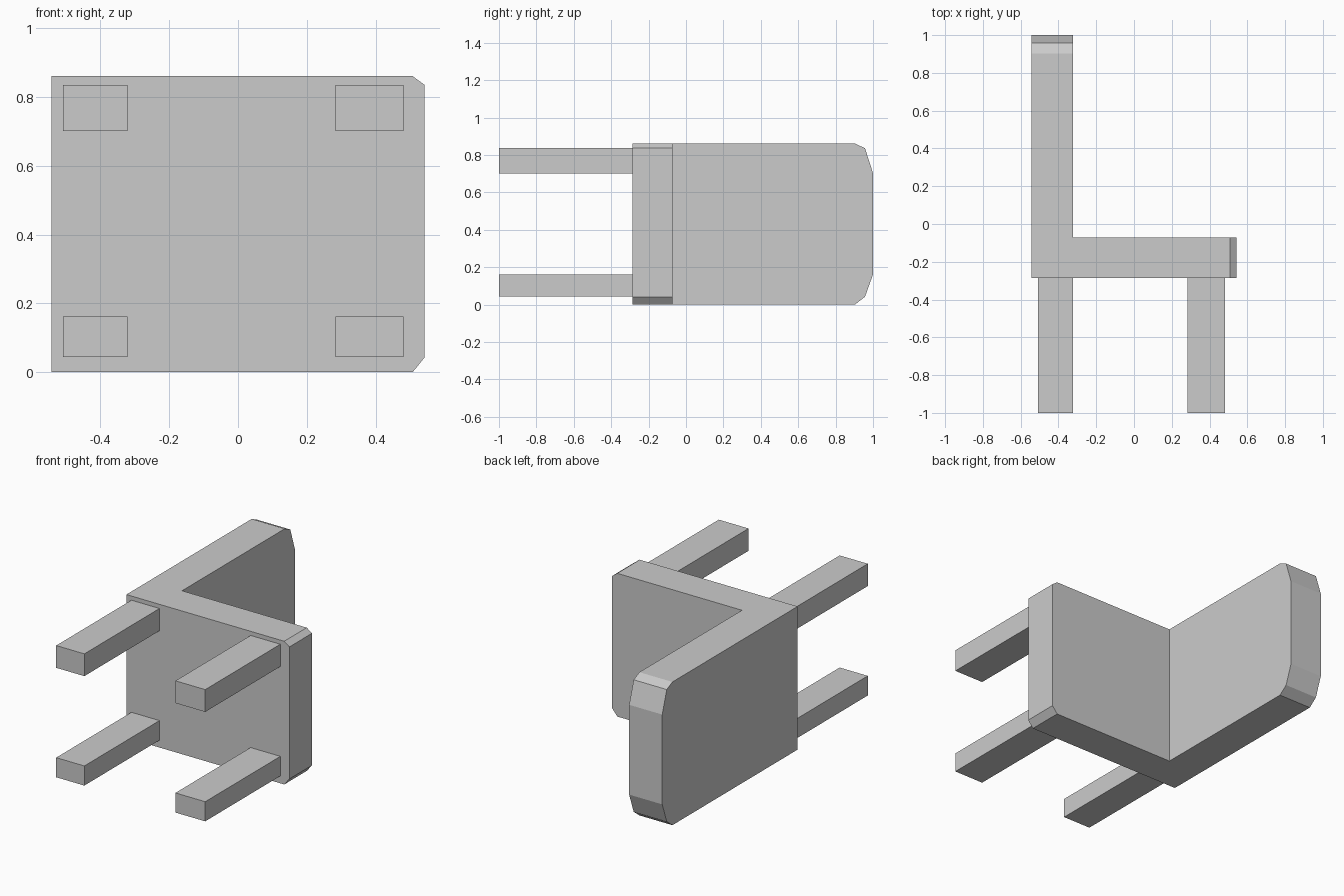
import bpy, bmesh
from mathutils import Vector

if "Cube" in bpy.data.objects:
    bpy.data.objects.remove(bpy.data.objects["Cube"])


def prism(name, profile, direction):
    """Extrude a flat 3D outline along a direction into a closed solid."""
    bm = bmesh.new()
    face = bm.faces.new([bm.verts.new(p) for p in profile])
    ext = bmesh.ops.extrude_face_region(bm, geom=[face], use_keep_orig=True)
    verts = [g for g in ext["geom"] if isinstance(g, bmesh.types.BMVert)]
    bmesh.ops.translate(bm, verts=verts, vec=Vector(direction))
    bmesh.ops.recalc_face_normals(bm, faces=bm.faces)
    mesh = bpy.data.meshes.new(name)
    bm.to_mesh(mesh)
    bm.free()
    obj = bpy.data.objects.new(name, mesh)
    bpy.context.collection.objects.link(obj)
    return obj


HALF_W = 0.542          # half of the chair's depth (x)
BACK_X = -0.322         # inner face of the backrest
UNDER, TOP = -0.286, -0.072
WIDTH = 0.861           # chair width (z)

# Seat: slab with two clipped front corners
seat = [(BACK_X, 0), (0.508, 0), (HALF_W, 0.042),
        (HALF_W, 0.836), (0.508, WIDTH), (BACK_X, WIDTH)]
prism("seat", [(x, UNDER, z) for x, z in seat], (0, TOP - UNDER, 0))

# Backrest: tall slab with faceted top corners
back = [(UNDER, 0), (0.903, 0), (0.957, 0.042), (1, 0.162),
        (1, 0.702), (0.957, 0.836), (0.903, WIDTH), (UNDER, WIDTH)]
prism("backrest", [(-HALF_W, y, z) for y, z in back], (BACK_X + HALF_W, 0, 0))

# Four legs
for end, x0, x1 in (("back", -0.509, -0.322), ("front", 0.284, 0.482)):
    for side, z0, z1 in (("lower", 0.044, 0.162), ("upper", 0.702, 0.836)):
        outline = [(x0, -1, z0), (x1, -1, z0), (x1, -1, z1), (x0, -1, z1)]
        prism(f"{end}_leg_{side}", outline, (0, UNDER + 1, 0))
